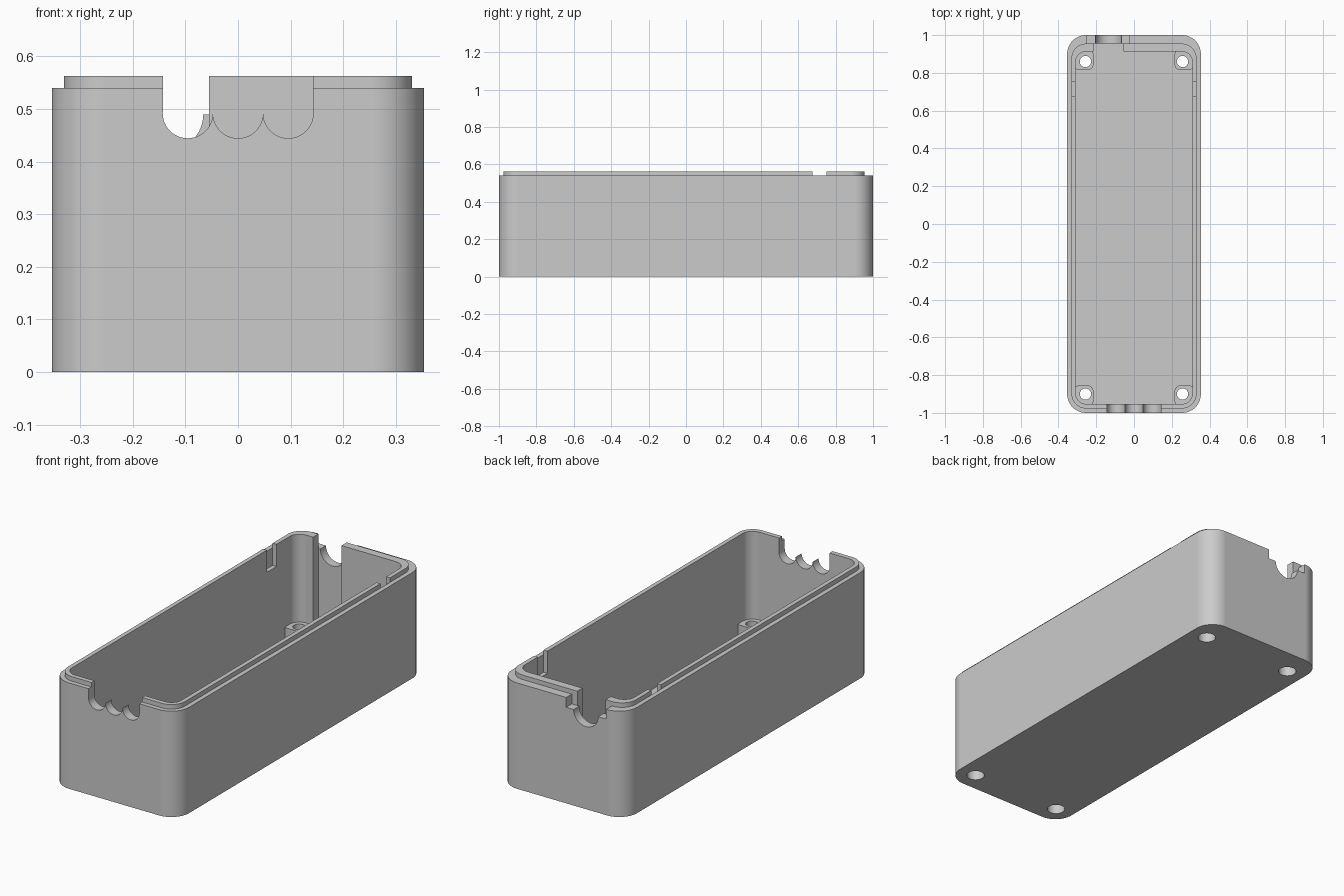
import bpy
import math

old = bpy.data.objects.get("Cube")
if old:
    bpy.data.objects.remove(old, do_unlink=True)

# Single plain grey plastic
grey = bpy.data.materials.new("grey plastic")
grey.use_nodes = True
COLOUR = (0.6, 0.6, 0.6, 1)
grey.diffuse_color = COLOUR
grey.node_tree.nodes["Principled BSDF"].inputs["Base Color"].default_value = COLOUR


def extrude(name, outline, low, high, axis="z"):
    """Prism of a flat outline, along z or (for outlines in x, z) along y."""
    def place(a, b, c):
        return (a, b, c) if axis == "z" else (a, c, b)
    n = len(outline)
    verts = [place(a, b, c) for c in (low, high) for a, b in outline]
    faces = [tuple(reversed(range(n))), tuple(range(n, 2 * n))]
    faces += [(i, (i + 1) % n, (i + 1) % n + n, i + n) for i in range(n)]
    if axis == "y":
        faces = [tuple(reversed(f)) for f in faces]
    mesh = bpy.data.meshes.new(name)
    mesh.from_pydata(verts, [], faces)
    mesh.materials.append(grey)
    obj = bpy.data.objects.new(name, mesh)
    bpy.context.collection.objects.link(obj)
    return obj


def rounded(x0, x1, y0, y1, r, steps=16):
    """Rectangle outline with round corners."""
    pts = []
    corners = [(x1 - r, y1 - r), (x0 + r, y1 - r), (x0 + r, y0 + r), (x1 - r, y0 + r)]
    for k, (cx, cy) in enumerate(corners):
        for i in range(steps + 1):
            a = math.pi / 2 * (k + i / steps)
            pts.append((cx + r * math.cos(a), cy + r * math.sin(a)))
    return pts


def circle(cx, cy, r, n=48):
    return [(cx + r * math.cos(math.tau * i / n), cy + r * math.sin(math.tau * i / n))
            for i in range(n)]


def box(name, x0, x1, y0, y1, z0, z1):
    return extrude(name, [(x0, y0), (x1, y0), (x1, y1), (x0, y1)], z0, z1)


def combine(target, tool, operation):
    mod = target.modifiers.new(operation.lower(), "BOOLEAN")
    mod.operation = operation
    mod.solver = "EXACT"
    mod.object = tool
    tool.hide_render = True
    bpy.context.view_layer.objects.active = target
    bpy.ops.object.modifier_apply(modifier=mod.name)
    bpy.data.objects.remove(tool, do_unlink=True)


FLOOR, RIM, LIP, TOP = 0.046, 0.54, 0.563, 0.8
BACK_IN, BACK_LIP = 0.913, 0.955

# Outer shell with a stepped lip
case = extrude("enclosure_base", rounded(-0.354, 0.354, -1, 1, 0.1), 0, RIM)
combine(case, extrude("lip", rounded(-0.331, 0.331, -0.977, BACK_LIP, 0.078), 0.3, LIP), "UNION")

# Main cavity and the full-height recess behind the cable notch
cavity = rounded(-0.309, 0.309, -0.953, BACK_IN, 0.056)
combine(case, extrude("cavity", cavity, FLOOR, TOP), "DIFFERENCE")
combine(case, box("recess", -0.215, -0.055, 0.8, BACK_LIP, FLOOR, TOP), "DIFFERENCE")

# Corner screw bosses with counterbored holes
for side in (-1, 1):
    x0, x1 = sorted((side * 0.215, side * 0.32))
    for y0, y1, hole_y in ((-0.965, -0.855, -0.9), (0.815, 0.925, 0.86)):
        combine(case, extrude("boss", rounded(x0, x1, y0, y1, 0.03, 8), 0.02, 0.115), "UNION")
        hole = circle(side * 0.257, hole_y, 0.03)
        combine(case, extrude("screw_hole", hole, -0.1, 0.3), "DIFFERENCE")
        bore = circle(side * 0.257, hole_y, 0.043)
        combine(case, extrude("counterbore", bore, -0.1, 0.07), "DIFFERENCE")

    # Latch grooves through the lip on the long walls
    x0, x1 = sorted((side * 0.29, side * 0.331))
    combine(case, box("latch_groove", x0, x1, 0.675, 0.752, 0.45, TOP), "DIFFERENCE")
    x0, x1 = sorted((side * 0.29, side * 0.4))
    combine(case, box("latch_gap", x0, x1, 0.675, 0.752, RIM, TOP), "DIFFERENCE")

# Front opening with three scalloped cable seats
combine(case, box("front_opening", -0.143, 0.143, -1.1, -0.9, 0.492, TOP), "DIFFERENCE")
for x in (-0.0955, 0, 0.0955):
    seat = circle(x, 0.492, 0.0476)
    combine(case, extrude("cable_seat", seat, -1.1, -0.9, "y"), "DIFFERENCE")

# Back opening: wide outer step above one round notch
combine(case, box("back_opening", -0.25, -0.024, BACK_LIP, 1.1, 0.49, TOP), "DIFFERENCE")
notch = circle(-0.135, 0.49, 0.069)
combine(case, extrude("plug_notch", notch, 0.93, 1.1, "y"), "DIFFERENCE")

# Smooth corners, sharp edges, flat walls
case.data.materials.clear()
case.data.materials.append(grey)
for face in case.data.polygons:
    face.material_index = 0
bpy.ops.object.select_all(action="DESELECT")
case.select_set(True)
bpy.context.view_layer.objects.active = case
bpy.ops.object.shade_smooth_by_angle(angle=math.radians(30))
weighted = case.modifiers.new("flat_walls", "WEIGHTED_NORMAL")
weighted.keep_sharp = True
